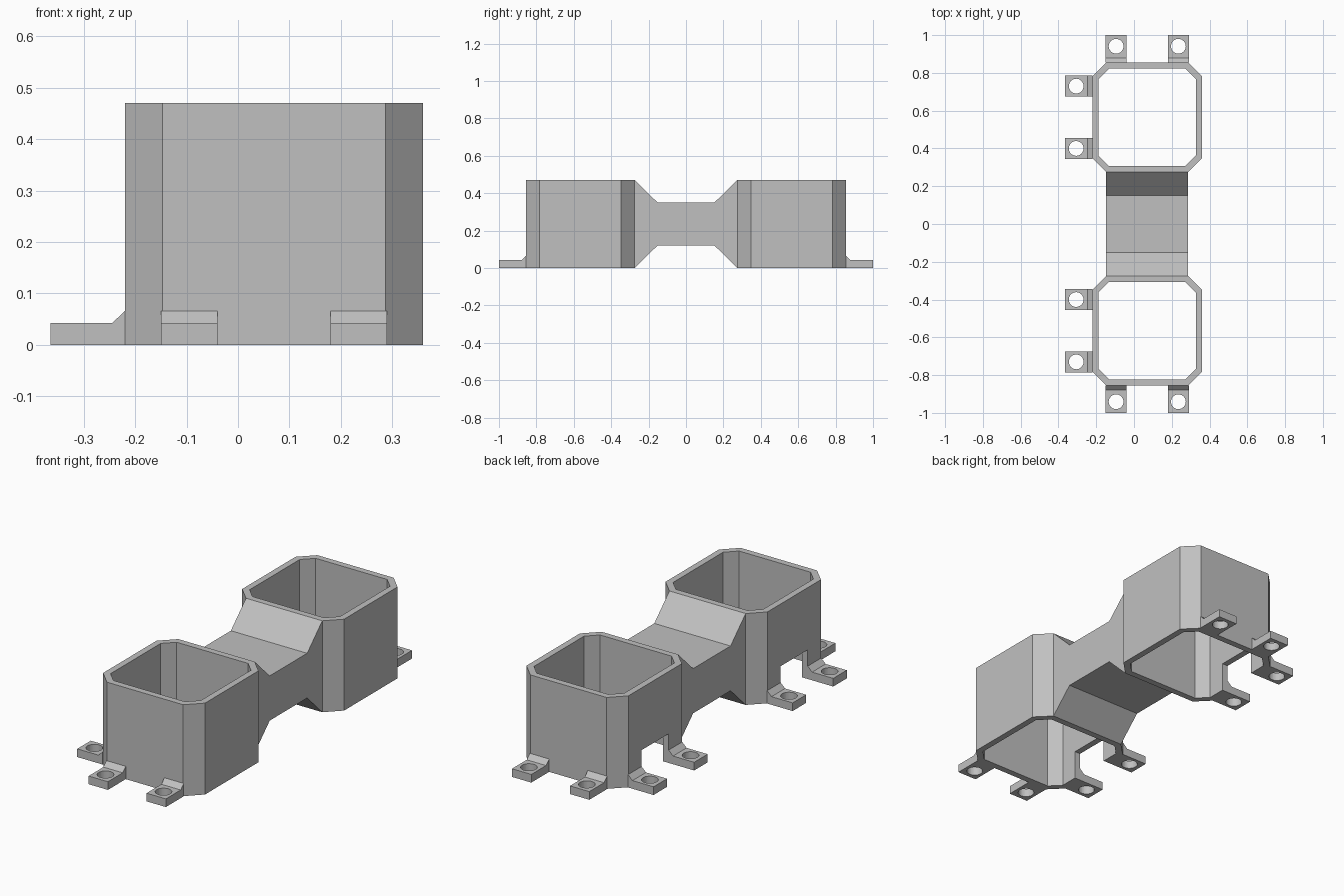
import bpy, bmesh, math
from mathutils import Matrix, Vector

cube = bpy.data.objects.get("Cube")
if cube:
    bpy.data.objects.remove(cube, do_unlink=True)

grey = bpy.data.materials.new("plain_grey")
grey.use_nodes = True
grey.diffuse_color = (0.53, 0.53, 0.53, 1)
grey.node_tree.nodes["Principled BSDF"].inputs["Base Color"].default_value = (0.53, 0.53, 0.53, 1)

CX, CY, HALF, HEIGHT = 0.07, 0.565, 0.29, 0.47   # cup centre, half width, height
CHAMFER, WALL = 0.073, 0.033
TAB_OFF, TAB_W, TAB_L = 0.165, 0.11, 0.145


def prism(name, points, direction):
    """Solid made by sweeping a flat outline along a direction."""
    bm = bmesh.new()
    face = bm.faces.new([bm.verts.new(p) for p in points])
    out = bmesh.ops.extrude_face_region(bm, geom=[face], use_keep_orig=True)
    verts = [g for g in out["geom"] if isinstance(g, bmesh.types.BMVert)]
    bmesh.ops.translate(bm, verts=verts, vec=Vector(direction))
    bmesh.ops.recalc_face_normals(bm, faces=bm.faces)
    mesh = bpy.data.meshes.new(name)
    bm.to_mesh(mesh)
    bm.free()
    mesh.materials.append(grey)
    obj = bpy.data.objects.new(name, mesh)
    bpy.context.collection.objects.link(obj)
    return obj


def cut(obj, cutter):
    """Subtract the cutter for good, then discard it."""
    cutter.hide_render = True
    mod = obj.modifiers.new("cut", "BOOLEAN")
    mod.operation = "DIFFERENCE"
    mod.solver = "EXACT"
    mod.object = cutter
    bpy.context.view_layer.update()
    graph = bpy.context.evaluated_depsgraph_get()
    mesh = bpy.data.meshes.new_from_object(obj.evaluated_get(graph))
    obj.modifiers.clear()
    obj.data = mesh
    bpy.data.objects.remove(cutter, do_unlink=True)


def octagon(cy, half, chamfer, z):
    """Square outline with chamfered corners."""
    f = half - chamfer
    quarter = [(half, -f), (half, f), (f, half), (-f, half)]
    ring = quarter + [(-x, -y) for x, y in quarter]
    return [(CX + x, cy + y, z) for x, y in ring]


def mounting_tab(name, x, y, angle):
    """Screw tab with a sloped root; local +x points away from the wall."""
    w = TAB_W / 2
    outline = [(0, 0), (TAB_L, 0), (TAB_L, 0.042), (0.025, 0.042), (0, 0.066)]
    tab = prism(name, [(a, -w, z) for a, z in outline], (0, TAB_W, 0))
    circle = [(0.086 + 0.039 * math.cos(t), 0.039 * math.sin(t), -0.1)
              for t in (math.tau * i / 32 for i in range(32))]
    cut(tab, prism("hole_cutter", circle, (0, 0, 0.3)))
    tab.data.transform(Matrix.Translation((x, y, 0)) @ Matrix.Rotation(angle, 4, "Z"))


for side, label in ((-1, "front"), (1, "back")):
    cy = side * CY
    # Open chamfered cup
    cup = prism(label + "_cup", octagon(cy, HALF, CHAMFER, 0), (0, 0, HEIGHT))
    inner = octagon(cy, HALF - WALL, CHAMFER - WALL * 0.586, -0.1)
    cut(cup, prism("bore_cutter", inner, (0, 0, 1)))
    # Cable slot at the foot of the side wall, between the tabs
    g, x0 = TAB_OFF - TAB_W / 2, CX - HALF - 0.05
    slot = [(x0, cy - g, -0.1), (x0, cy + g, -0.1), (x0, cy + g, 0.15), (x0, cy - g, 0.15)]
    cut(cup, prism("slot_cutter", slot, (0.15, 0, 0)))
    # Pairs of tabs on the end wall and the side wall
    for s, place in ((-1, "first"), (1, "second")):
        mounting_tab(f"{label}_end_tab_{place}", CX + s * TAB_OFF,
                     side * (CY + HALF), side * math.pi / 2)
        mounting_tab(f"{label}_side_tab_{place}", CX - HALF, cy + s * TAB_OFF, math.pi)

# Waisted bridge joining the cups
end, waist, step = CY - HALF, 0.152, 0.12
half_outline = [(-end, 0), (-waist, step), (waist, step), (end, 0)]
outline = half_outline + [(-y, HEIGHT - z) for y, z in half_outline]
flat = HALF - CHAMFER
prism("bridge", [(CX - flat, y, z) for y, z in outline], (2 * flat, 0, 0))
